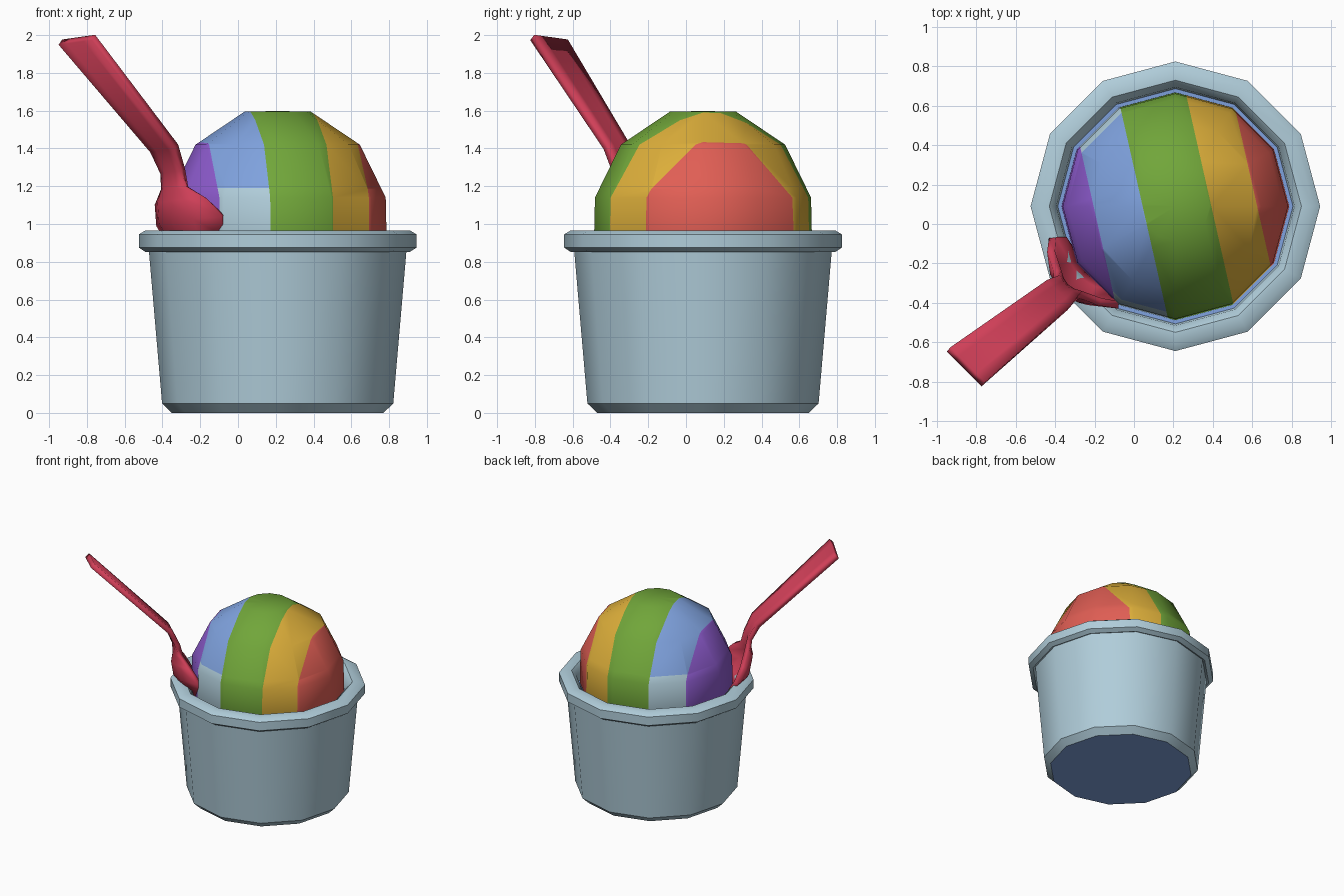
import bpy, bmesh, math
from mathutils import Vector

if "Cube" in bpy.data.objects:
    bpy.data.objects.remove(bpy.data.objects["Cube"])

CENTRE = Vector((0.21, 0.09, 0))


def material(name, rgb):
    m = bpy.data.materials.new(name)
    lin = [(c / 255 / 12.92) if c < 11 else ((c / 255 + 0.055) / 1.055) ** 2.4 for c in rgb]
    m.diffuse_color = (*lin, 1)
    m.use_nodes = True
    m.node_tree.nodes["Principled BSDF"].inputs["Base Color"].default_value = m.diffuse_color
    return m


pale = material("pale_blue", (176, 205, 218))
blue = material("sky_blue", (127, 162, 222))
red = material("coral_red", (224, 94, 84))
yellow = material("golden_yellow", (220, 174, 58))
green = material("leaf_green", (113, 166, 58))
purple = material("violet", (143, 92, 208))
crimson = material("spoon_crimson", (208, 63, 88))


def finish(name, bm, mats):
    bmesh.ops.recalc_face_normals(bm, faces=bm.faces)
    me = bpy.data.meshes.new(name)
    bm.to_mesh(me)
    bm.free()
    for m in mats:
        me.materials.append(m)
    ob = bpy.data.objects.new(name, me)
    bpy.context.collection.objects.link(ob)
    bpy.ops.object.select_all(action='DESELECT')
    ob.select_set(True)
    bpy.context.view_layer.objects.active = ob
    bpy.ops.object.shade_smooth_by_angle(angle=math.radians(40))
    return ob


def lathe(profile, sides=12):
    """Revolve (radius, z) points about the cup axis; radius 0 makes a pole."""
    bm = bmesh.new()
    rings = []
    for r, z in profile:
        n = sides if r > 0 else 1
        rings.append([bm.verts.new(CENTRE + Vector((
            r * math.cos(2 * math.pi * i / sides),
            r * math.sin(2 * math.pi * i / sides), z))) for i in range(n)])
    for a, b in zip(rings, rings[1:]):
        for i in range(sides):
            j = (i + 1) % sides
            corners = [a[i % len(a)], a[j % len(a)], b[j % len(b)], b[i % len(b)]]
            bm.faces.new(list(dict.fromkeys(corners)))
    return bm


# Tub: chamfered foot, tapered wall, rolled rim, shallow inner floor
bm = lathe([(0, 0), (0.56, 0), (0.612, 0.05), (0.682, 0.86), (0.70, 0.852),
            (0.735, 0.875), (0.735, 0.945), (0.70, 0.966), (0.64, 0.966),
            (0.605, 0.93), (0.597, 0.86), (0, 0.84)])
for f in bm.faces:
    c = f.calc_center_median() - CENTRE
    f.material_index = 1 if c.xy.length < 0.45 else 0    # base and inner floor
finish("tub", bm, [pale, blue])

# Ice cream scoop: striped by parallel cuts
bm = lathe([(0, 1.598), (0.175, 1.595), (0.435, 1.42), (0.572, 1.14),
            (0.578, 0.87), (0.43, 0.6), (0, 0.5)])
across = Vector((0.975, 0.22, 0))
cuts = [-0.405, -0.162, 0.178, 0.405]
for d in cuts:
    bmesh.ops.bisect_plane(bm, geom=bm.verts[:] + bm.edges[:] + bm.faces[:],
                           plane_co=CENTRE + across.normalized() * d, plane_no=across)
bmesh.ops.bisect_plane(bm, geom=bm.verts[:] + bm.edges[:] + bm.faces[:],
                       plane_co=(0, 0, 1.19), plane_no=(0, 0, 1))
for f in bm.faces:
    c = f.calc_center_median()
    s = (c - CENTRE).dot(across.normalized())
    k = sum(s > d for d in cuts)
    f.material_index = 5 if (k == 1 and c.z < 1.19) else k   # pale lower patch
finish("scoop", bm, [purple, blue, green, yellow, red, pale])

# Spoon: cross-sections (x, y, z, half width, bowl depth) from handle tip to bowl end
sections = [(-.853, -.725, 1.975, .125, 0), (-.39, -.36, 1.40, .09, 0),
            (-.35, -.33, 1.28, .075, .01), (-.35, -.32, 1.19, .085, .03),
            (-.36, -.33, 1.12, .18, .09), (-.34, -.33, 1.02, .24, .13),
            (-.29, -.28, .93, .20, .10), (-.25, -.25, .86, .10, .03)]
side, inward = Vector((0.70, -0.71, 0.10)), Vector((0.72, 0.69, 0))
bm = bmesh.new()
rows = []
for x, y, z, half, depth in sections:
    rows.append([bm.verts.new(Vector((x, y, z)) + side * half * u + inward * depth * u * u)
                 for u in (-1, -0.5, 0, 0.5, 1)])
for a, b in zip(rows, rows[1:]):
    for i in range(4):
        bm.faces.new((a[i], a[i + 1], b[i + 1], b[i]))
spoon = finish("spoon", bm, [crimson])
mod = spoon.modifiers.new("thickness", 'SOLIDIFY')
mod.thickness = 0.04
mod.offset = 0
